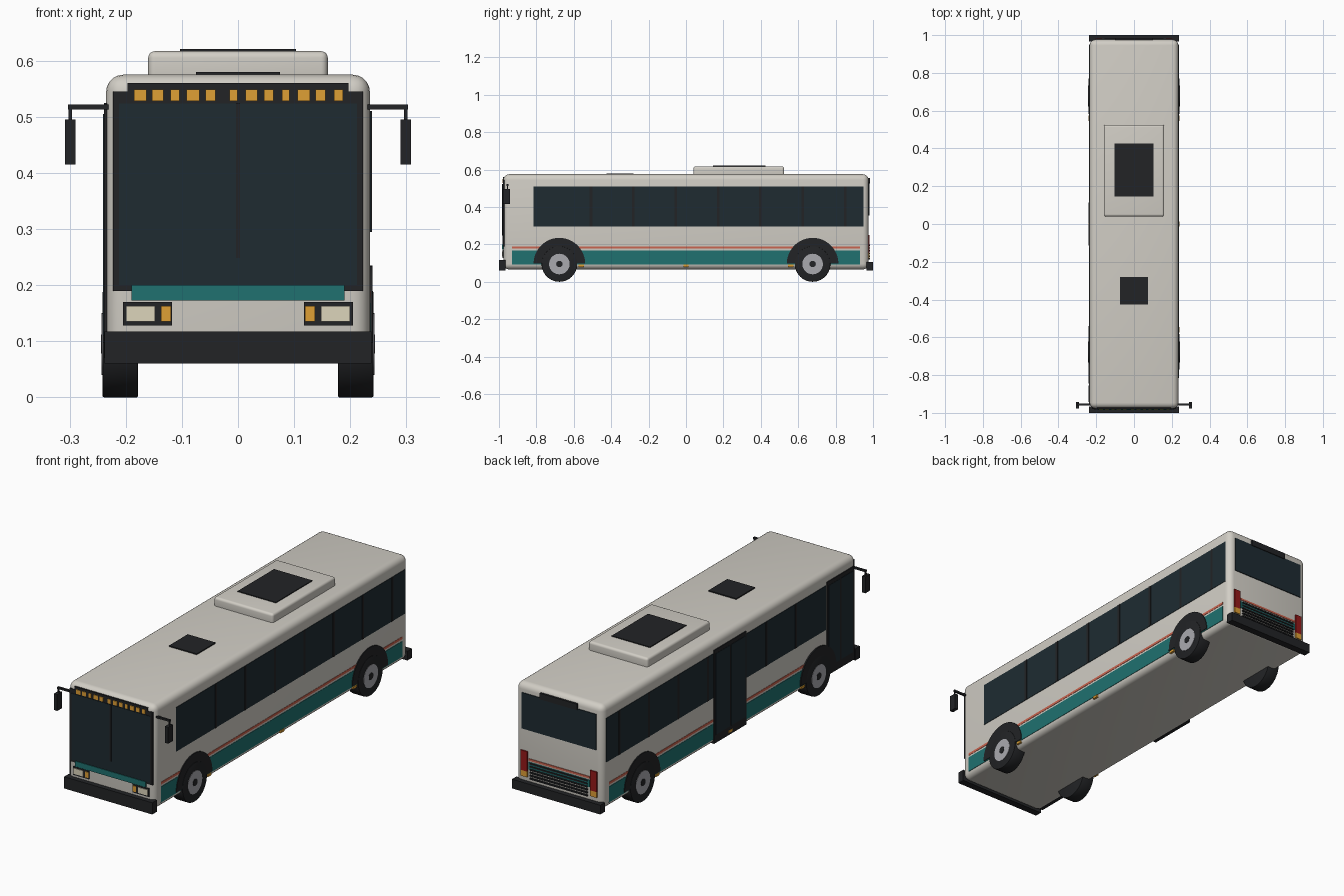
import bpy, bmesh, math
from mathutils import Matrix

if "Cube" in bpy.data.objects:
    bpy.data.objects.remove(bpy.data.objects["Cube"])


def material(name, rgb):
    m = bpy.data.materials.new(name)
    m.diffuse_color = (*rgb, 1)
    m.use_nodes = True
    m.node_tree.nodes["Principled BSDF"].inputs["Base Color"].default_value = m.diffuse_color
    return m


PAINT = material("cream_paint", (0.64, 0.615, 0.56))
BLACK = material("black_trim", (0.016, 0.017, 0.019))
GLASS = material("dark_glass", (0.013, 0.024, 0.031))
TEAL = material("teal", (0.014, 0.165, 0.16))
CORAL = material("coral", (0.6, 0.13, 0.08))
AMBER = material("amber", (0.74, 0.35, 0.035))
LAMP = material("lamp", (0.72, 0.66, 0.5))
RED = material("red", (0.3, 0.01, 0.01))
METAL = material("metal", (0.4, 0.4, 0.43))


def finish(name, bm, mat):
    me = bpy.data.meshes.new(name)
    bmesh.ops.recalc_face_normals(bm, faces=bm.faces)
    bm.to_mesh(me)
    bm.free()
    ob = bpy.data.objects.new(name, me)
    bpy.context.collection.objects.link(ob)
    me.materials.append(mat)
    return ob


def smooth(ob, angle=35):
    bpy.ops.object.select_all(action='DESELECT')
    ob.select_set(True)
    bpy.context.view_layer.objects.active = ob
    bpy.ops.object.shade_smooth_by_angle(angle=math.radians(angle))


def box(name, x, y, z, mat, bevel=0):
    """Box from (min, max) ranges on each axis, optionally with rounded edges."""
    bm = bmesh.new()
    bmesh.ops.create_cube(bm, size=1)
    for v in bm.verts:
        v.co = [r[0] if c < 0 else r[1] for c, r in zip(v.co, (x, y, z))]
    if bevel:
        bmesh.ops.bevel(bm, geom=bm.edges[:], offset=bevel, segments=5,
                        profile=0.5, affect='EDGES')
    ob = finish(name, bm, mat)
    if bevel:
        smooth(ob)
    return ob


def side_box(name, side, depth, y, z, mat):
    """Thin panel on one flank, reaching outwards to the given x."""
    return box(name, sorted((side * 0.215, side * depth)), y, z, mat)


def front(name, x, z, depth, mat):
    return box(name, x, (-depth, -0.955), z, mat)


def rear(name, x, z, depth, mat):
    return box(name, x, (0.955, depth), z, mat)


def disc(name, x, y, z, r, mat, half=False, bevel=0):
    """Cylinder (or upper half) along x between two x values."""
    bm = bmesh.new()
    n = 24 if half else 40
    pts = [(math.pi if half else 2 * math.pi) * i / n for i in range(n + 1 if half else n)]
    base = bm.faces.new([bm.verts.new((x[0], y + r * math.cos(a), z + r * math.sin(a)))
                         for a in pts])
    ext = bmesh.ops.extrude_face_region(bm, geom=[base])
    tops = [v for v in ext['geom'] if isinstance(v, bmesh.types.BMVert)]
    bmesh.ops.translate(bm, verts=tops, vec=(x[1] - x[0], 0, 0))
    if bevel:
        rims = [e for e in bm.edges if abs(e.verts[0].co.x - e.verts[1].co.x) < 1e-6]
        bmesh.ops.bevel(bm, geom=rims, offset=bevel, segments=2, profile=0.5, affect='EDGES')
    ob = finish(name, bm, mat)
    smooth(ob)
    return ob


# Body shell, bumpers and roof equipment
box("body", (-0.235, 0.235), (-0.976, 0.976), (0.066, 0.575), PAINT, 0.03)
box("front_bumper", (-0.238, 0.238), (-1.0, -0.965), (0.06, 0.117), BLACK)
box("rear_bumper", (-0.238, 0.238), (0.965, 1.0), (0.06, 0.105), BLACK)
box("roof_unit", (-0.16, 0.16), (0.04, 0.525), (0.56, 0.617), PAINT, 0.012)
box("roof_unit_vent", (-0.103, 0.103), (0.145, 0.425), (0.61, 0.621), BLACK)
box("roof_hatch", (-0.075, 0.075), (-0.425, -0.28), (0.57, 0.58), BLACK)

# Windscreen, destination display and front band
front("windscreen_frame", (-0.223, 0.223), (0.19, 0.545), 0.979, BLACK)
front("display_frame", (-0.197, 0.197), (0.545, 0.56), 0.979, BLACK)
front("windscreen", (-0.212, 0.212), (0.2, 0.524), 0.981, GLASS)
front("windscreen_divider", (-0.004, 0.004), (0.248, 0.524), 0.983, BLACK)
front("front_band", (-0.19, 0.19), (0.173, 0.2), 0.984, TEAL)
segments = [(-.174, .022), (-.143, .02), (-.112, .016), (-.08, .023), (-.049, .018),
            (-.008, .014), (.024, .022), (.055, .017), (.085, .014), (.117, .022),
            (.147, .018), (.179, .016)]
for c, w in segments:
    front("display_segment", (c - w / 2, c + w / 2), (0.528, 0.549), 0.982, AMBER)

# Rear window, grille and bands
rear("rear_window", (-0.2, 0.2), (0.355, 0.53), 0.98, GLASS)
rear("rear_display", (-0.1, 0.1), (0.525, 0.555), 0.984, BLACK)
rear("rear_coral_band", (-0.165, 0.165), (0.207, 0.217), 0.979, CORAL)
rear("rear_teal_band", (-0.165, 0.165), (0.165, 0.2), 0.979, TEAL)
for i in range(6):
    z = 0.119 + i * 0.0145
    rear("grille_slat", (-0.155, 0.155), (z, z + 0.007), 0.983, BLACK)

for s in (-1, 1):
    def mx(a, b):
        return sorted((s * a, s * b))

    # Lamps
    front("headlight_frame", mx(0.118, 0.205), (0.128, 0.17), 0.98, BLACK)
    front("headlight", mx(0.148, 0.2), (0.135, 0.163), 0.983, LAMP)
    front("front_indicator", mx(0.119, 0.137), (0.135, 0.163), 0.983, AMBER)
    rear("tail_light", mx(0.17, 0.205), (0.153, 0.25), 0.982, RED)
    rear("rear_indicator", mx(0.17, 0.205), (0.125, 0.153), 0.982, AMBER)

    # Mirrors
    box("mirror_arm", mx(0.225, 0.303), (-0.96, -0.95), (0.513, 0.522), BLACK)
    box("mirror_stem", mx(0.296, 0.302), (-0.958, -0.952), (0.49, 0.515), BLACK)
    box("mirror", mx(0.29, 0.308), (-0.978, -0.942), (0.415, 0.495), BLACK)

    # Side glazing and pillars
    start = -0.815 if s > 0 else -0.74
    side_box("side_windows", s, 0.237, (start, 0.95), (0.295, 0.51), GLASS)
    for i in range(7):
        y = -0.508 + i * 0.2265
        side_box("window_pillar", s, 0.2385, (y - 0.007, y + 0.007), (0.295, 0.51), BLACK)

    # Side stripes and marker lamps
    side_box("teal_stripe", s, 0.2365, (-0.93, 0.93), (0.092, 0.168), TEAL)
    side_box("coral_stripe", s, 0.2365, (-0.93, 0.93), (0.178, 0.19), CORAL)
    for y in (-0.56, 0, 0.56):
        side_box("marker_lamp", s, 0.2405, (y - 0.014, y + 0.014), (0.08, 0.092), AMBER)

    # Wheels and arches
    for y in (-0.677, 0.677):
        disc("wheel_arch", (s * 0.2, s * 0.2395), y, 0.097, 0.138, BLACK, half=True)
        disc("tyre", (s * 0.178, s * 0.2415), y, 0.095, 0.095, BLACK, bevel=0.003)
        disc("wheel_rim", (s * 0.2, s * 0.243), y, 0.095, 0.055, METAL)
        disc("wheel_hub", (s * 0.2, s * 0.2445), y, 0.095, 0.017, BLACK)

# Passenger doors on the left flank
for label, y0, y1 in (("front_door", -0.955, -0.745), ("middle_door", -0.125, 0.125)):
    side_box(label, -1, 0.239, (y0, y1), (0.07, 0.525), BLACK)
    mid = (y0 + y1) / 2
    for a, b in ((y0 + 0.012, mid - 0.006), (mid + 0.006, y1 - 0.012)):
        side_box(label + "_glass", -1, 0.2405, (a, b), (0.11, 0.505), GLASS)
    # Keep the wheel arch in front of the door
disc("door_side_arch", (-0.2, -0.241), -0.677, 0.097, 0.138, BLACK, half=True)
